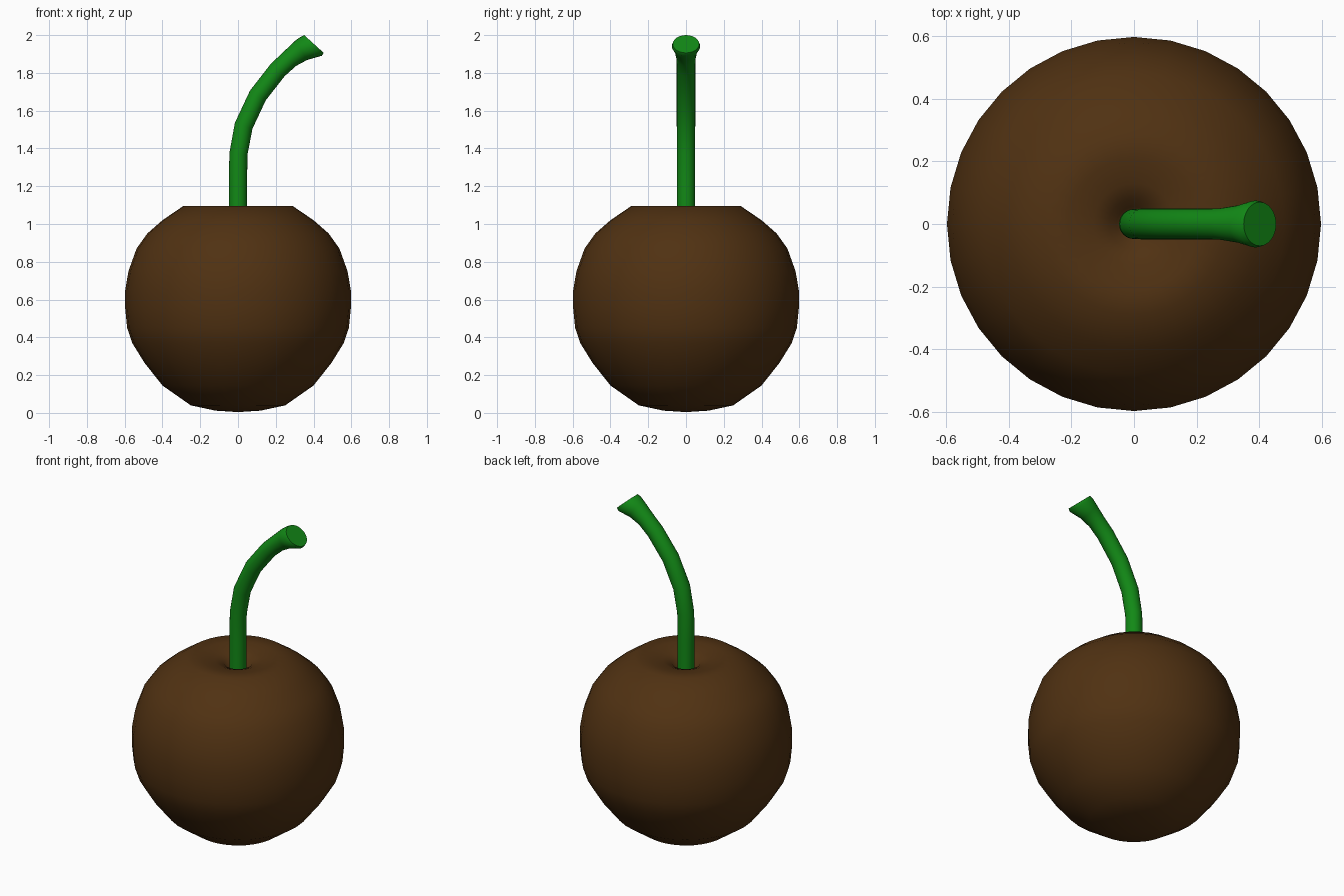
import bpy, bmesh
from math import sin, cos, pi
from mathutils import Vector

if "Cube" in bpy.data.objects:
    bpy.data.objects.remove(bpy.data.objects["Cube"])


def make_loft(name, rings, ends, color):
    """Bridge equal rings of points; ends = (start, end) pole points or None for a flat cap."""
    bm = bmesh.new()
    loops = [[bm.verts.new(p) for p in ring] for ring in rings]
    n = len(loops[0])
    for a, b in zip(loops, loops[1:]):
        for i in range(n):
            j = (i + 1) % n
            bm.faces.new((a[i], a[j], b[j], b[i]))
    for loop, pole in zip((loops[0], loops[-1]), ends):
        if pole is None:
            bm.faces.new(loop)
        else:
            tip = bm.verts.new(pole)
            for i in range(n):
                bm.faces.new((loop[i], loop[(i + 1) % n], tip))
    bmesh.ops.recalc_face_normals(bm, faces=bm.faces)
    mesh = bpy.data.meshes.new(name)
    bm.to_mesh(mesh)
    bm.free()
    obj = bpy.data.objects.new(name, mesh)
    bpy.context.collection.objects.link(obj)
    mat = bpy.data.materials.new(name + "_color")
    mat.diffuse_color = color
    mat.use_nodes = True
    mat.node_tree.nodes["Principled BSDF"].inputs["Base Color"].default_value = mat.diffuse_color
    mesh.materials.append(mat)
    bpy.ops.object.select_all(action='DESELECT')
    obj.select_set(True)
    bpy.context.view_layer.objects.active = obj
    bpy.ops.object.shade_smooth_by_angle(angle=pi / 4)
    return obj


def ring(center, u, v, r, n):
    return [center + r * (cos(2 * pi * i / n) * u + sin(2 * pi * i / n) * v) for i in range(n)]


X, Y, Z = Vector((1, 0, 0)), Vector((0, 1, 0)), Vector((0, 0, 1))

# Round fruit body with a shallow dip at the top: (radius, height)
profile = [(0.12, 0.012), (0.25, 0.04), (0.40, 0.145), (0.495, 0.265), (0.56, 0.37),
           (0.587, 0.45), (0.597, 0.55), (0.597, 0.65), (0.58, 0.75), (0.537, 0.87),
           (0.48, 0.95), (0.40, 1.02), (0.29, 1.095), (0.21, 1.092), (0.13, 1.075),
           (0.08, 1.055), (0.055, 1.02)]
make_loft("fruit_body", [ring(Z * z, X, Y, r, 32) for r, z in profile],
          (Z * 0.004, Z * 0.99), (0.08, 0.031, 0.006, 1))

# Curved stem flaring at the tip: (x, z, radius)
path = [(0, 1.0, 0.048), (0, 1.2, 0.048), (0.002, 1.37, 0.048), (0.03, 1.52, 0.049),
        (0.105, 1.68, 0.049), (0.21, 1.815, 0.049), (0.275, 1.875, 0.05),
        (0.335, 1.92, 0.06), (0.388, 1.941, 0.075), (0.402, 1.953, 0.07)]
points = [Vector((x, 0, z)) for x, z, r in path]
rings = []
for i, p in enumerate(points):
    d = points[min(i + 1, len(points) - 1)] - points[max(i - 1, 0)]
    if i >= len(points) - 2:
        d = Vector((0.67, 0, 0.74))
    d.normalize()
    rings.append(ring(p, Y.cross(d), Y, path[i][2], 24))
make_loft("stem", rings, (None, None), (0.006, 0.25, 0.008, 1))
